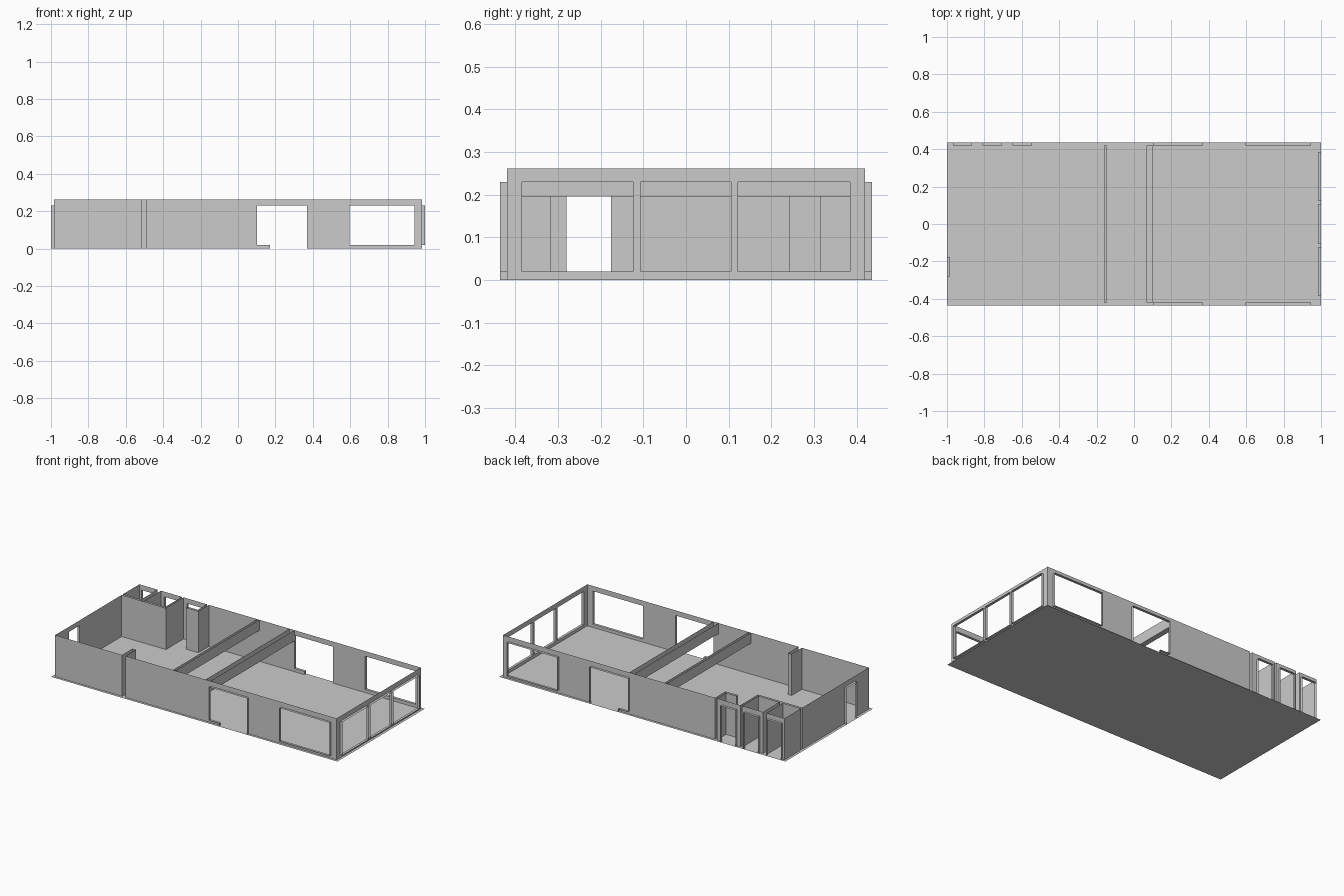
import bpy, bmesh

if "Cube" in bpy.data.objects:
    bpy.data.objects.remove(bpy.data.objects["Cube"])

H = 0.262             # wall height
WX, WY = 0.9835, 0.42   # inner wall planes
D = 0.0162            # depth of door and window reveals
HEAD, SILL = 0.2295, 0.02


def make(name, bm):
    bmesh.ops.remove_doubles(bm, verts=bm.verts, dist=1e-5)
    bmesh.ops.recalc_face_normals(bm, faces=bm.faces)
    me = bpy.data.meshes.new(name)
    bm.to_mesh(me)
    bm.free()
    ob = bpy.data.objects.new(name, me)
    bpy.context.collection.objects.link(ob)
    return ob


def quad(bm, pts):
    bm.faces.new([bm.verts.new(p) for p in pts])


def panel(bm, p, q, openings=()):
    """Axis-aligned wall from p to q. Each opening is a list of columns
    (u0, u1, z0, z1) along the wall, and gets a reveal pointing outwards."""
    along_y = abs(p[0] - q[0]) < 1e-6
    k = p[0] if along_y else p[1]
    out = k + (D if k > 0 else -D)
    a, b = sorted((p[1], q[1]) if along_y else (p[0], q[0]))

    def pt(u, z, w=k):
        return (w, u, z) if along_y else (u, w, z)

    def rect(u0, u1, z0, z1):
        if u1 - u0 > 1e-5 and z1 - z0 > 1e-5:
            quad(bm, [pt(u0, z0), pt(u1, z0), pt(u1, z1), pt(u0, z1)])

    def reveal(u0, z0, u1, z1):
        quad(bm, [pt(u0, z0), pt(u1, z1), pt(u1, z1, out), pt(u0, z0, out)])

    u = a
    for cols in openings:
        prev = None
        for u0, u1, z0, z1 in cols:
            rect(u, u0, 0, H)
            rect(u0, u1, 0, z0)
            rect(u0, u1, z1, H)
            reveal(u0, z1, u1, z1)
            if z0 > 0:
                reveal(u0, z0, u1, z0)
            if prev is None:
                reveal(u0, z0, u0, z1)
            else:
                reveal(u0, prev, u0, z0)
            prev, u = z0, u1
        reveal(u1, z0, u1, z1)
    rect(u, b, 0, H)


def room(name, outline, openings):
    """Wall shell along a closed outline; openings keyed by edge number."""
    bm = bmesh.new()
    for i, p in enumerate(outline):
        panel(bm, p, outline[(i + 1) % len(outline)], openings.get(i, ()))
    return make(name, bm)


def door(a, b):
    return [(a, b, 0, HEAD)]


def window(a, b):
    return [(a, b, SILL, HEAD)]


# floor plate
bm = bmesh.new()
quad(bm, [(-1, -WY - D, 0), (1, -WY - D, 0), (1, WY + D, 0), (-1, WY + D, 0)])
make("floor", bm)

# main hall, with front stub wall and L-shaped entrance screen in its outline
side = [[(0.1016, 0.171, SILL, HEAD), (0.171, 0.369, 0, HEAD)],
        window(0.595, 0.945)]
hall = [(-WX, 0.243), (-WX, -WY),
        (-0.516, -WY), (-0.516, -0.317), (-0.492, -0.317), (-0.492, -WY),
        (WX, -WY), (WX, WY),
        (-0.497, WY), (-0.497, 0.315), (-0.584, 0.315), (-0.584, 0.329),
        (-0.511, 0.329), (-0.511, WY), (-0.674, WY), (-0.674, 0.243)]
room("hall_walls", hall, {
    0: [door(-0.28, -0.176)],
    5: side,
    6: [window(-0.385, -0.124), window(-0.107, 0.106), window(0.122, 0.385)],
    7: side,
    13: [door(-0.65, -0.545)],
})

# two small back rooms
for name, x0, x1, d in (("corner_room_walls", -WX, -0.857, (-0.968, -0.865)),
                        ("side_room_walls", -0.832, -0.686, (-0.81, -0.707))):
    room(name, [(x0, 0.257), (x1, 0.257), (x1, WY), (x0, WY)], {2: [door(*d)]})

# ceiling beams, open on top
for name, x0, x1 in (("narrow_beam", -0.16, -0.144), ("wide_beam", 0.067, 0.1016)):
    bm = bmesh.new()
    prof = [(x0, H), (x0, 0.1955), (x1, 0.1955), (x1, H)]
    for (xa, za), (xb, zb) in zip(prof, prof[1:]):
        quad(bm, [(xa, -WY, za), (xb, -WY, zb), (xb, WY, zb), (xa, WY, za)])
    make(name, bm)
